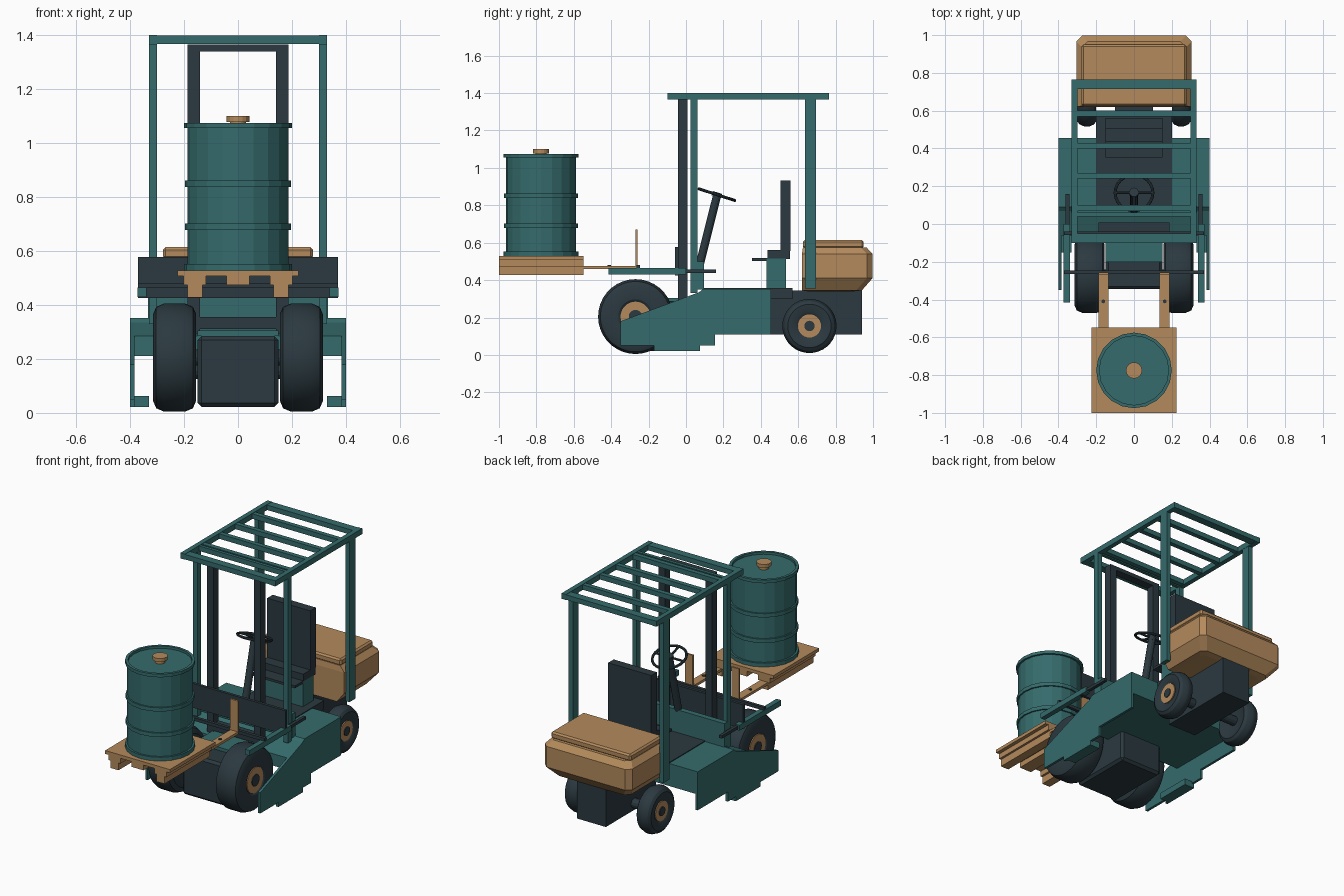
import bpy, bmesh, math
from mathutils import Vector, Matrix

if "Cube" in bpy.data.objects:
    bpy.data.objects.remove(bpy.data.objects["Cube"])


def material(name, rgb):
    m = bpy.data.materials.new(name)
    m.diffuse_color = (*rgb, 1)
    m.use_nodes = True
    m.node_tree.nodes["Principled BSDF"].inputs["Base Color"].default_value = m.diffuse_color
    return m


TEAL = material("teal_paint", (0.036, 0.147, 0.150))
DARK = material("dark_slate", (0.024, 0.041, 0.051))
TAN = material("tan", (0.456, 0.255, 0.107))


def finish(name, bm, mat, smooth=False):
    bmesh.ops.recalc_face_normals(bm, faces=bm.faces)
    me = bpy.data.meshes.new(name)
    bm.to_mesh(me)
    bm.free()
    me.materials.append(mat)
    ob = bpy.data.objects.new(name, me)
    bpy.context.collection.objects.link(ob)
    if smooth:
        bpy.context.view_layer.objects.active = ob
        ob.select_set(True)
        bpy.ops.object.shade_smooth_by_angle(angle=math.radians(30))
        ob.select_set(False)
    return ob


def box(name, x, y, z, mat, bevel=0, mirror=False):
    """Box from (min, max) ranges, optionally repeated on the other side."""
    for s in ((1, -1) if mirror else (1,)):
        bm = bmesh.new()
        bmesh.ops.create_cube(bm, size=1)
        for v in bm.verts:
            v.co = [(a + b) / 2 + c * (b - a) for (a, b), c in zip((x, y, z), v.co)]
            v.co.x *= s
        if bevel:
            bmesh.ops.bevel(bm, geom=bm.edges[:], offset=bevel, segments=1, affect='EDGES')
        finish(name, bm, mat)


def extrude_side(name, profile, x, mat, mirror=False):
    """Extrude a (y, z) outline along x."""
    for s in ((1, -1) if mirror else (1,)):
        bm = bmesh.new()
        a, b = [[bm.verts.new((s * xx, *p)) for p in profile] for xx in x]
        n = len(profile)
        bm.faces.new(a)
        bm.faces.new(b)
        for i in range(n):
            bm.faces.new((a[i], a[(i + 1) % n], b[(i + 1) % n], b[i]))
        finish(name, bm, mat)


def lathe(name, profile, matrix, mat, n=32, smooth=False):
    """Spin (radius, height) points around local z; the ends are capped."""
    bm = bmesh.new()
    rings = [[bm.verts.new((r * math.cos(2 * math.pi * i / n), r * math.sin(2 * math.pi * i / n), h))
              for i in range(n)] for r, h in profile]
    for a, b in zip(rings, rings[1:]):
        for i in range(n):
            bm.faces.new((a[i], a[(i + 1) % n], b[(i + 1) % n], b[i]))
    bm.faces.new(rings[0])
    bm.faces.new(rings[-1])
    bm.transform(matrix)
    return finish(name, bm, mat, smooth)


def rod(name, a, b, r, mat, n=12):
    a, b = Vector(a), Vector(b)
    m = Matrix.Translation(a) @ (b - a).to_track_quat('Z', 'Y').to_matrix().to_4x4()
    lathe(name, [(r, 0), (r, (b - a).length)], m, mat, n)


# wheels: tyre, hub ring and axle cap on each side
def wheel(name, x0, x1, y, z, r, hub):
    for s in (1, -1):
        m = Matrix.Translation((0, y, z)) @ Matrix.Rotation(s * math.pi / 2, 4, 'Y')
        c, side = 0.025, r * 0.80
        lathe(name + "_tyre", [(hub, x0 + .02), (side, x0), (r - .012, x0 + .012), (r, x0 + c + .015),
                               (r, x1 - c - .015), (r - .012, x1 - .012), (side, x1),
                               (hub + .012, x1 - .004), (hub, x1 - .012)], m, DARK, 36, True)
        lathe(name + "_hub", [(hub, x1 - .04), (hub, x1 - .006)], m, TAN, 28)
        lathe(name + "_cap", [(hub * .45, x1 - .03), (hub * .45, x1 - .001)], m, DARK, 20)
    rod(name + "_axle", (-x0 - .03, y, z), (x0 + .03, y, z), .03, DARK)


wheel("front_wheel", .155, .315, -.27, .205, .2, .08)
wheel("rear_wheel", .20, .30, .66, .155, .145, .062)

# chassis: sloped deck, thin side skirts and steps
extrude_side("deck", [(-.06, .21), (-.06, .285), (.07, .335), (.09, .352), (.455, .352), (.455, .21)],
             (-.397, .397), TEAL)
extrude_side("side_skirt", [(-.35, .18), (-.35, .05), (-.17, .05), (-.17, .022), (.075, .022), (.075, .05),
                            (.155, .05), (.155, .11), (.455, .11), (.455, .352), (.09, .352), (.07, .335)],
             (.384, .4), TEAL, True)
box("step", (.33, .39), (-.15, .075), (.022, .062), TEAL, mirror=True)
box("front_housing", (-.15, .15), (-.345, .07), (.022, .285), DARK, .015)
box("front_bridge", (-.15, .15), (-.2, .03), (.285, .305), TEAL)
box("rear_chassis", (-.1, .1), (.44, .94), (.11, .345), DARK)
box("floor", (-.2, .2), (.09, .57), (.30, .357), DARK)
box("cowl", (-.333, .333), (.06, .095), (.35, .5), TEAL)

# counterweight: tapered lower half and stepped lid
bm = bmesh.new()
sections = [(.22, .65, .90, .34), (.255, .62, .94, .345), (.305, .62, .997, .41),
            (.305, .62, .997, .54), (.275, .625, .965, .575)]
rings = []
for w, y0, y1, z in sections:
    k = .03
    rings.append([bm.verts.new((px, py, z)) for px, py in
                  ((-w, y0), (w, y0), (w, y1 - k), (w - k, y1), (k - w, y1), (-w, y1 - k))])
for a, b in zip(rings, rings[1:]):
    for i in range(6):
        bm.faces.new((a[i], a[(i + 1) % 6], b[(i + 1) % 6], b[i]))
bm.faces.new(rings[0])
bm.faces.new(rings[-1])
finish("counterweight", bm, TAN)
box("counterweight_lid", (-.278, .278), (.625, .95), (.57, .614), TAN, .01)

# overhead guard
box("guard_rail", (.30, .33), (-.1, .765), (1.365, 1.4), TEAL, mirror=True)
for y, w in ((-.075, .05), (.085, .03), (.05, .02), (.255, .03), (.415, .03), (.585, .03), (.74, .05)):
    box("guard_slat", (-.305, .305), (y - w / 2, y + w / 2), (1.367, 1.398), TEAL)
box("guard_front_post", (.30, .33), (.025, .062), (.33, 1.37), TEAL, mirror=True)
box("guard_rear_post", (.302, .33), (.637, .695), (.355, 1.37), TEAL, mirror=True)

# mast and carriage
box("mast_rail", (.14, .187), (-.043, .007), (.25, 1.365), DARK, mirror=True)
box("mast_top", (-.187, .187), (-.043, .007), (1.34, 1.365), DARK)
box("mast_bottom", (-.187, .187), (-.043, .007), (.31, .355), DARK)
box("carriage_plate", (-.37, .37), (-.058, -.04), (.425, .577), DARK)
box("lift_arm", (.34, .372), (-.415, .0), (.43, .464), TEAL, mirror=True)
box("arm_pin", (.342, .362), (.0, .16), (.438, .456), DARK, mirror=True)
box("cross_bar", (-.37, .37), (-.265, -.245), (.462, .482), DARK)

# forks
box("fork_blade", (.135, .188), (-.98, -.26), (.46, .476), TAN, mirror=True)
box("fork_back", (.135, .188), (-.27, -.258), (.46, .67), TAN, mirror=True)
for s in (1, -1):
    rod("fork_bolt", (s * .162, -.41, .47), (s * .162, -.41, .48), .01, DARK)

# pallet
box("pallet_deck", (-.225, .225), (-1, -.547), (.507, .528), TAN)
for x in (-.16, 0, .16):
    box("pallet_stringer", (x - .042, x + .042), (-1, -.547), (.474, .51), TAN)
box("pallet_foot", (.132, .188), (-1, -.547), (.428, .476), TAN, mirror=True)

# drum with rims, ribs and plug
R = .188
drum = [(.2, .528), (.2, .552), (R, .552)]
for z in (.69, .85):
    drum += [(R, z - .012), (.197, z - .012), (.197, z + .012), (R, z + .012)]
drum += [(R, 1.055), (.2, 1.055), (.2, 1.075), (.183, 1.075), (.183, 1.06)]
at_drum = Matrix.Translation((0, -.775, 0))
lathe("drum", drum, at_drum, TEAL, 20)
lathe("drum_plug", [(.03, 1.055), (.03, 1.078), (.043, 1.078), (.043, 1.1)], at_drum, TAN, 16)

# seat
box("seat_base", (-.15, .15), (.43, .535), (.35, .515), TEAL)
box("seat_cushion", (-.15, .15), (.435, .555), (.513, .56), DARK)
box("seat_lip", (-.15, .15), (.352, .44), (.503, .518), DARK)
box("seat_back", (-.15, .15), (.505, .56), (.555, .932), DARK)

# steering column, wheel rim and spokes
rod("steering_column", (0, .075, .49), (0, .168, .86), .022, DARK)
tilt = Matrix.Translation((0, .165, .857)) @ Matrix.Rotation(math.radians(-18), 4, 'X')
ring = [(.1 + .008 * math.cos(t), .008 * math.sin(t)) for t in [i * math.pi / 4 for i in range(8)]]
bm = bmesh.new()
n = 24
loops = [[bm.verts.new((r * math.cos(i * 2 * math.pi / n), r * math.sin(i * 2 * math.pi / n), h))
          for r, h in ring] for i in range(n)]
for i in range(n):
    a, b = loops[i], loops[(i + 1) % n]
    for j in range(8):
        bm.faces.new((a[j], a[(j + 1) % 8], b[(j + 1) % 8], b[j]))
bm.transform(tilt)
finish("steering_rim", bm, DARK, True)
for a in (0, 180, 270):
    t = math.radians(a)
    rod("steering_spoke", tilt @ Vector((0, 0, 0)), tilt @ Vector((.1 * math.cos(t), .1 * math.sin(t), 0)), .007, DARK, 8)
lathe("steering_boss", [(.025, -.012), (.025, .012)], tilt, DARK, 16)
